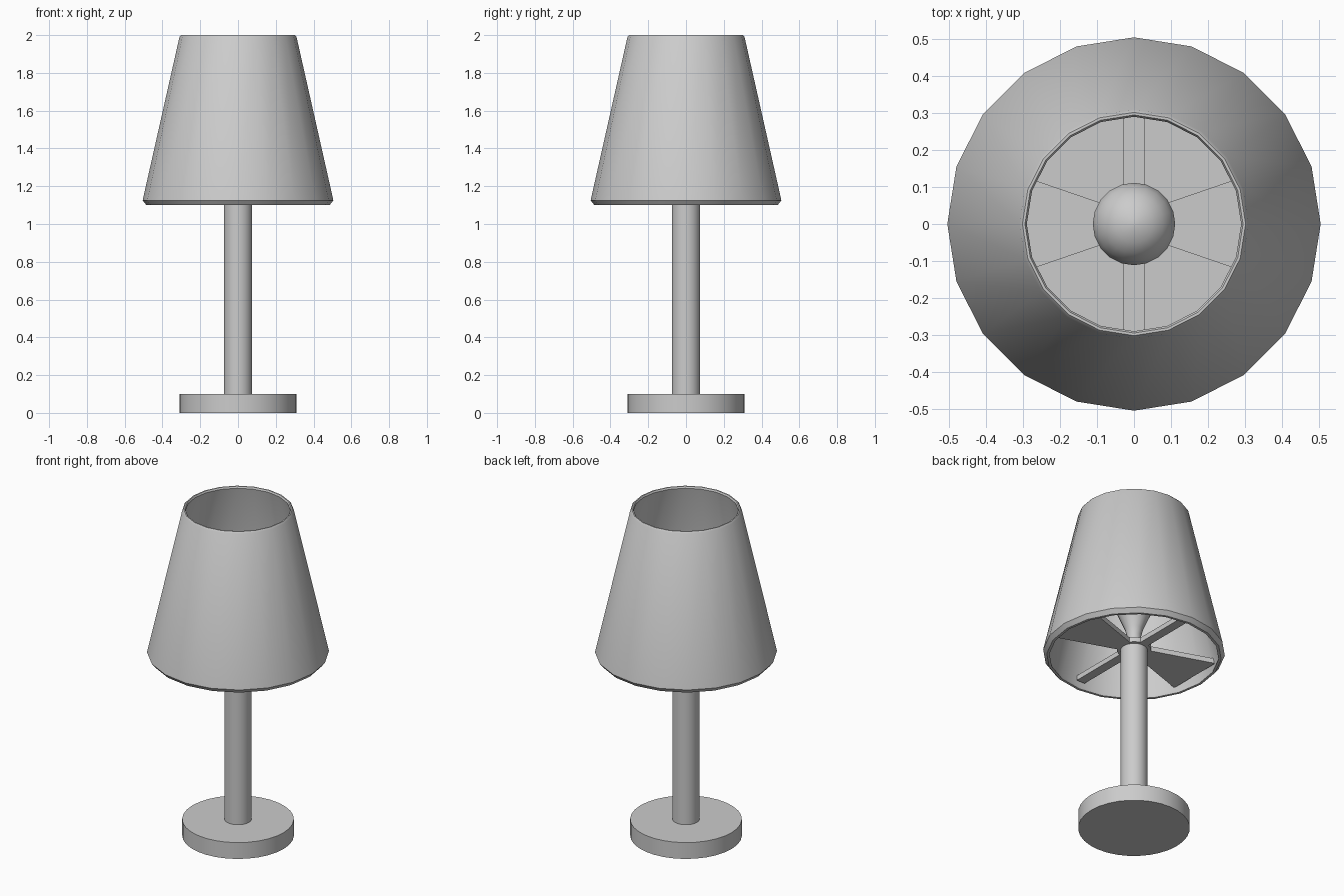
import bpy, bmesh, math
from math import cos, sin, tau

if "Cube" in bpy.data.objects:
    bpy.data.objects.remove(bpy.data.objects["Cube"])


def finish(name, bm, smooth=True):
    bmesh.ops.remove_doubles(bm, verts=bm.verts, dist=1e-5)
    bmesh.ops.recalc_face_normals(bm, faces=bm.faces)
    me = bpy.data.meshes.new(name)
    bm.to_mesh(me)
    bm.free()
    ob = bpy.data.objects.new(name, me)
    bpy.context.collection.objects.link(ob)
    if smooth:
        bpy.ops.object.select_all(action='DESELECT')
        ob.select_set(True)
        bpy.context.view_layer.objects.active = ob
        bpy.ops.object.shade_smooth_by_angle(angle=math.radians(30))
    return ob


def lathe(name, profile, sides, closed=False):
    """Turn (radius, z) points around z; open profiles get end caps."""
    bm = bmesh.new()
    rings = [[bm.verts.new((r * cos(tau * i / sides), r * sin(tau * i / sides), z))
              for i in range(sides)] for r, z in profile]
    pairs = list(zip(rings, rings[1:]))
    if closed:
        pairs.append((rings[-1], rings[0]))
    else:
        bm.faces.new(rings[0])
        bm.faces.new(rings[-1])
    for a, b in pairs:
        for i in range(sides):
            j = (i + 1) % sides
            bm.faces.new((a[i], a[j], b[j], b[i]))
    return finish(name, bm)


def spoke(name, outline, z0, z1):
    """Flat arm extruded from a plan outline."""
    bm = bmesh.new()
    face = bm.faces.new([bm.verts.new((x, y, z0)) for x, y in outline])
    new = bmesh.ops.extrude_face_region(bm, geom=[face])['geom']
    for v in new:
        if isinstance(v, bmesh.types.BMVert):
            v.co.z = z1
    return finish(name, bm, False)


# Foot and post
lathe("base", [(0.31, 0), (0.31, 0.1)], 32)
lathe("post", [(0.075, 0.1), (0.075, 1.14)], 32)

# Hollow shade with bevelled rims
lathe("shade", [(0.485, 1.10), (0.505, 1.125), (0.31, 1.99), (0.302, 2.0),
                (0.295, 2.0), (0.29, 1.99), (0.476, 1.125), (0.47, 1.10)], 20, closed=True)

# Hub and four arms: wedges along x, narrow bars along y
lathe("hub", [(0.095, 1.14), (0.095, 1.17)], 20)
for s, side in ((1, "right"), (-1, "left")):
    spoke("wedge_arm_" + side,
          [(s * 0.04, -0.04), (s * 0.44, -0.177), (s * 0.44, 0.177), (s * 0.04, 0.04)],
          1.14, 1.17)
for s, side in ((1, "back"), (-1, "front")):
    spoke("bar_arm_" + side,
          [(-0.028, s * 0.04), (-0.028, s * 0.46), (0.028, s * 0.46), (0.028, s * 0.04)],
          1.14, 1.17)

# Bulb: neck flaring into a round globe
R, C = 0.113, 1.44
globe = [(R * cos(a), C + R * sin(a))
         for a in (math.radians(d) for d in range(-27, 82, 18))]
lathe("bulb", [(0.04, 1.17), (0.04, 1.23), (0.05, 1.27), (0.075, 1.33)]
      + globe + [(0.001, C + R)], 20)
